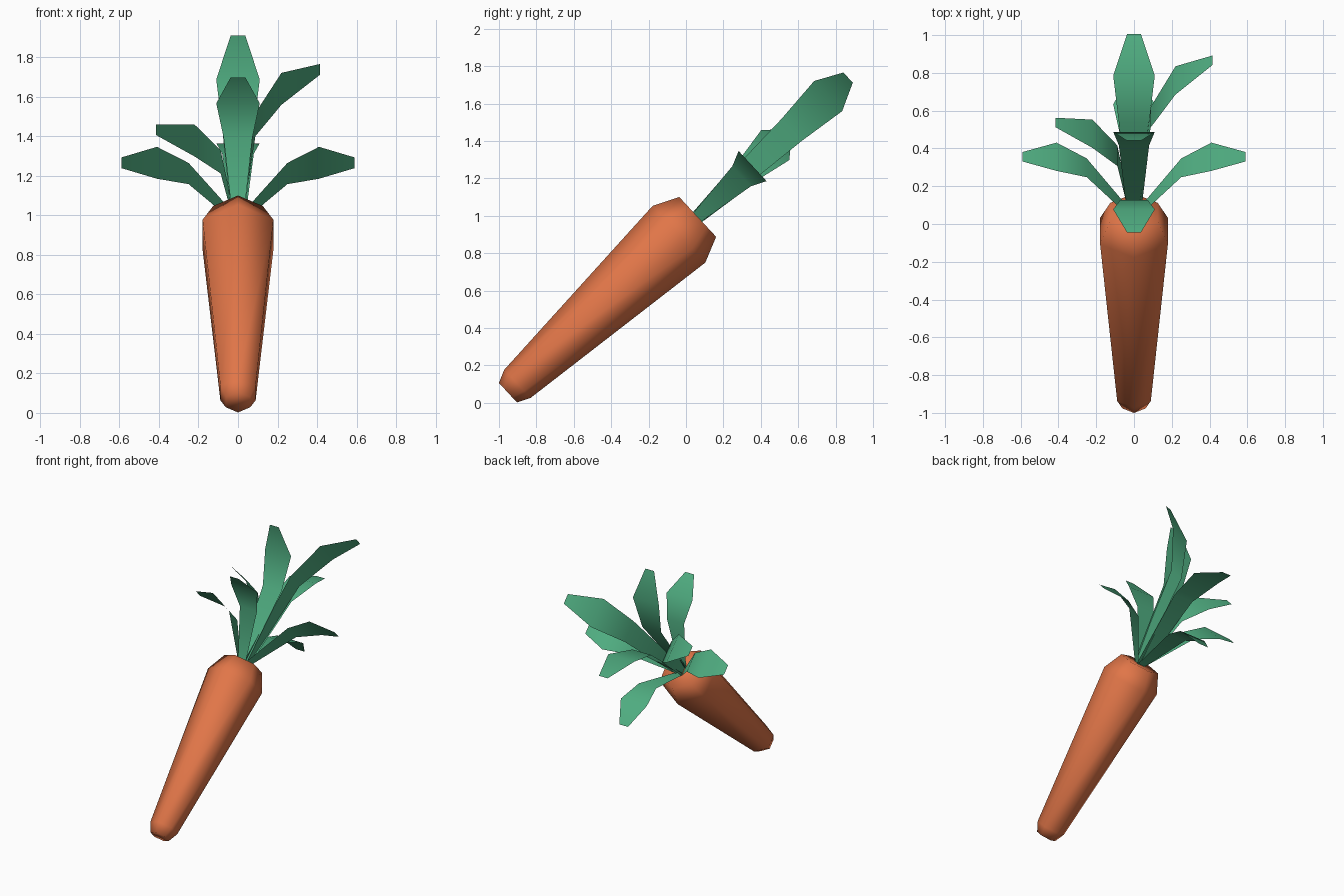
import bpy, bmesh, math
from mathutils import Vector

if "Cube" in bpy.data.objects:
    bpy.data.objects.remove(bpy.data.objects["Cube"])

TILT = (math.radians(-47.2), 0, 0)      # carrot axis leans back
CROWN = (0, 0.0625, 0.994)              # centre of the crown


def material(name, rgb):
    m = bpy.data.materials.new(name)
    m.diffuse_color = (*rgb, 1)
    m.use_nodes = True
    m.node_tree.nodes["Principled BSDF"].inputs["Base Color"].default_value = m.diffuse_color
    return m


orange = material("carrot orange", (0.75, 0.18, 0.065))
green = material("leaf green", (0.08, 0.42, 0.22))


def finish(name, bm, mat):
    me = bpy.data.meshes.new(name)
    bm.to_mesh(me)
    bm.free()
    me.materials.append(mat)
    for p in me.polygons:
        p.use_smooth = True
    ob = bpy.data.objects.new(name, me)
    ob.location, ob.rotation_euler = CROWN, TILT
    bpy.context.collection.objects.link(ob)
    return ob


# Root: six-sided lathe, profile of (radius, height along axis)
bm = bmesh.new()
rings = []
for r, z in [(0.071, -1.383), (0.103, -1.314), (0.207, -0.136), (0.145, 0)]:
    rings.append([bm.verts.new((r * math.cos(a), r * math.sin(a), z))
                  for a in (math.pi / 2 + i * math.pi / 3 for i in range(6))])
for lo, hi in zip(rings, rings[1:]):
    for i in range(6):
        j = (i + 1) % 6
        bm.faces.new((lo[i], lo[j], hi[j], hi[i]))
bm.faces.new(rings[0][::-1])
bm.faces.new(rings[-1])
finish("carrot_root", bm, orange)


# Leaf: bent single sheet, path of (outward, height, half width)
def leaf(name, angle, path):
    out = Vector((math.cos(angle), math.sin(angle), 0))
    side = Vector((-math.sin(angle), math.cos(angle), 0))
    up = Vector((0, 0, 1))
    bm = bmesh.new()
    rows = [[bm.verts.new(out * o + up * h + side * w * s) for s in (1, -1)]
            for o, h, w in path]
    for a, b in zip(rows, rows[1:]):
        bm.faces.new((a[0], a[1], b[1], b[0]))
    finish(name, bm, green)


# Outer ring of drooping leaves
for i in range(4):
    leaf(f"outer_leaf_{i + 1}", i * math.pi / 2,
         [(0.02, -0.01, 0.03), (0.25, 0.32, 0.073), (0.41, 0.40, 0.11), (0.59, 0.40, 0.037)])

# Inner upright leaves of differing height: (widest height, tip height)
for i, (wide, tip) in enumerate([(0.951, 1.096), (0.783, 0.90), (0.566, 0.647), (0.783, 0.90)]):
    leaf(f"inner_leaf_{i + 1}", i * math.pi / 2,
         [(0.02, -0.01, 0.035), (0.088, wide * 0.72, 0.08), (0.22, wide, 0.11), (0.415, tip, 0.037)])
